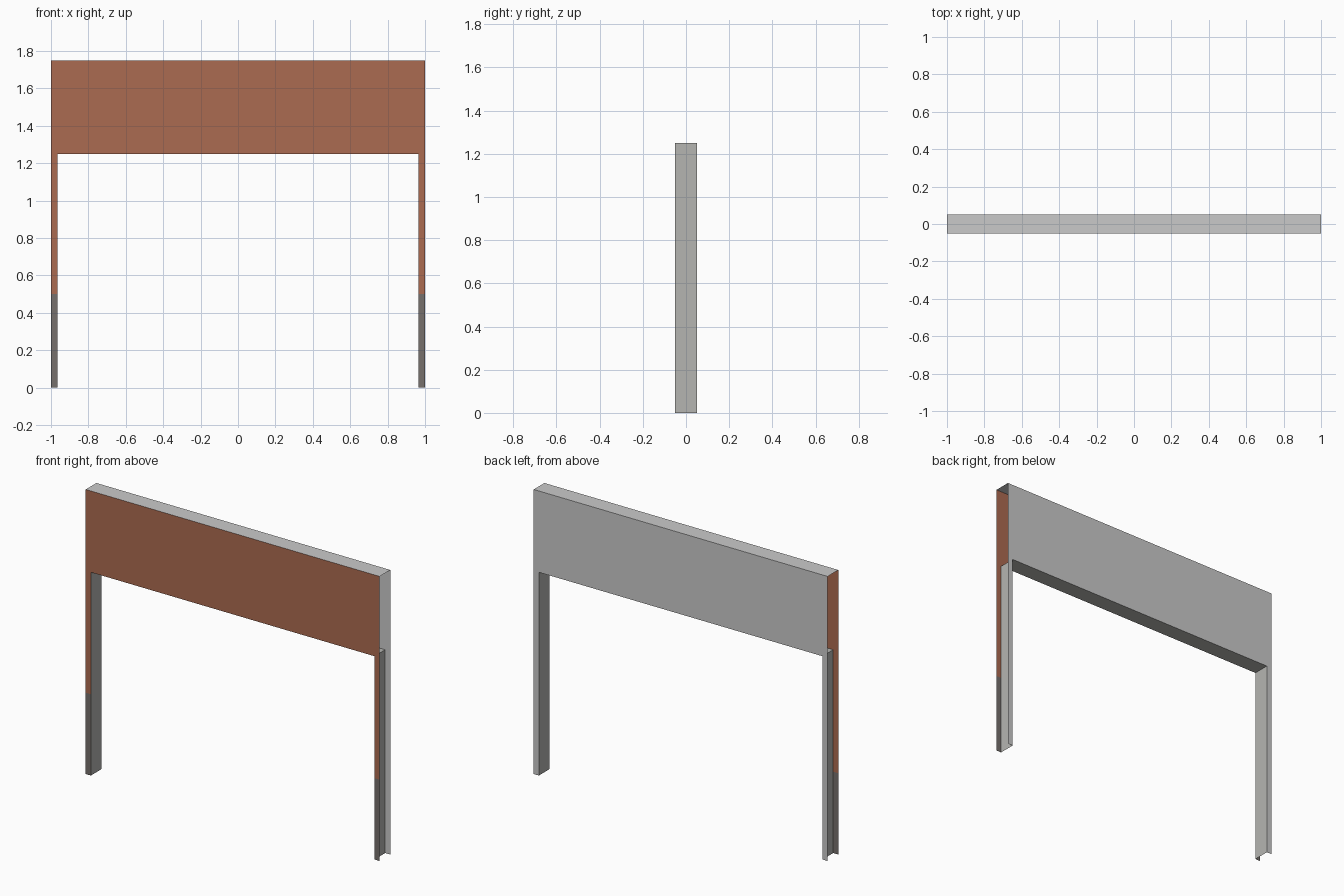
import bpy

if "Cube" in bpy.data.objects:
    bpy.data.objects.remove(bpy.data.objects["Cube"])

W, D, H = 1.0, 0.052, 1.75       # half width, half depth, height
INNER, UNDER, BAND = 0.965, 1.25, 0.5


def material(name, rgb):
    m = bpy.data.materials.new(name)
    m.diffuse_color = (*rgb, 1.0)
    m.use_nodes = True
    m.node_tree.nodes["Principled BSDF"].inputs["Base Color"].default_value = m.diffuse_color
    return m


brown = material("rust_brown", (0.41, 0.145, 0.082))
dark = material("dark_grey", (0.18, 0.163, 0.152))
light = material("light_grey", (0.59, 0.59, 0.59))
mid = material("mid_grey", (0.46, 0.46, 0.44))


def sheet(name, corners, mat):
    """One thin flat sheet from four corners."""
    mesh = bpy.data.meshes.new(name)
    mesh.from_pydata(corners, [], [(0, 1, 2, 3)])
    mesh.materials.append(mat)
    ob = bpy.data.objects.new(name, mesh)
    bpy.context.collection.objects.link(ob)
    return ob


def upright(name, x0, x1, y, z0, z1, mat):
    """Sheet facing front (y < 0) or back (y > 0)."""
    if y > 0:
        x0, x1 = x1, x0
    sheet(name, [(x0, y, z0), (x1, y, z0), (x1, y, z1), (x0, y, z1)], mat)


# Header panel: front, back, top and underside, with open ends
upright("header_front", -W, W, -D, UNDER, H, brown)
upright("header_back", -W, W, D, UNDER, H, light)
sheet("header_top", [(-W, -D, H), (W, -D, H), (W, D, H), (-W, D, H)], light)
sheet("header_underside", [(-INNER, D, UNDER), (INNER, D, UNDER),
                           (INNER, -D, UNDER), (-INNER, -D, UNDER)], mid)

# Channel posts, open to the outside
for side, s in (("left", -1), ("right", 1)):
    a, b = sorted((s * W, s * INNER))
    upright(side + "_post_front", a, b, -D, BAND, UNDER, brown)
    upright(side + "_post_base", a, b, -D, 0, BAND, dark)
    upright(side + "_post_back", a, b, D, 0, UNDER, light)
    x = s * INNER
    sheet(side + "_post_web", [(x, s * D, 0), (x, -s * D, 0),
                               (x, -s * D, UNDER), (x, s * D, UNDER)], mid)
